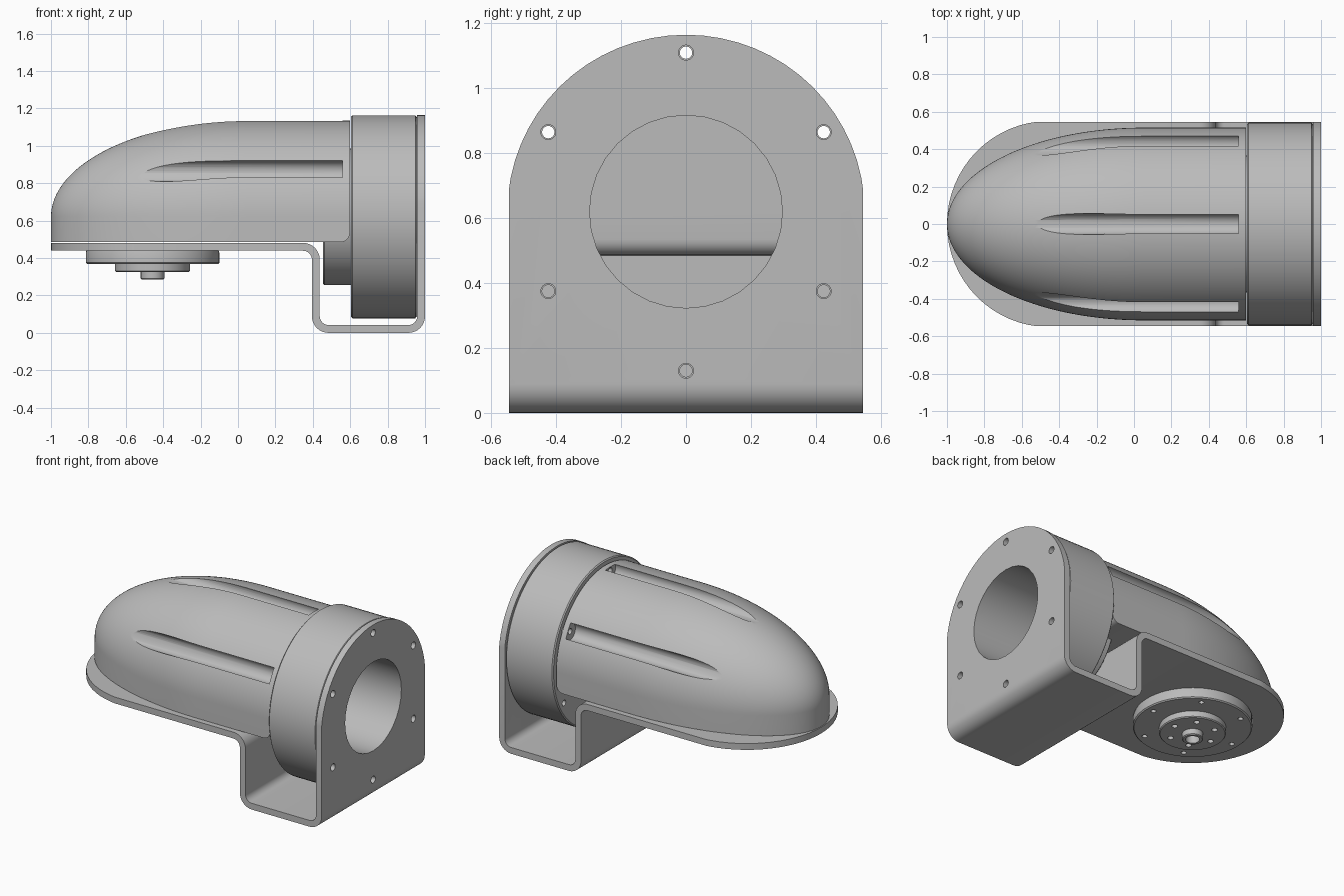
import bpy, bmesh
from math import sin, cos, pi, sqrt, radians
from mathutils import Vector, Matrix

if "Cube" in bpy.data.objects:
    bpy.data.objects.remove(bpy.data.objects["Cube"])

grey = bpy.data.materials.new("plain grey")
grey.use_nodes = True
tone = (0.5, 0.5, 0.5, 1)
grey.diffuse_color = tone
grey.node_tree.nodes["Principled BSDF"].inputs["Base Color"].default_value = tone

AXIS_Z = 0.62      # height of the housing axis
HALF = 0.545       # half width of the bracket
BOLT_R = 0.49      # bolt circle of the housing
DISC_X = -0.457    # centre of the output discs


def finish(bm, name):
    bmesh.ops.remove_doubles(bm, verts=bm.verts, dist=1e-5)
    bmesh.ops.recalc_face_normals(bm, faces=bm.faces)
    mesh = bpy.data.meshes.new(name)
    bm.to_mesh(mesh)
    bm.free()
    mesh.materials.append(grey)
    obj = bpy.data.objects.new(name, mesh)
    bpy.context.collection.objects.link(obj)
    return obj


def prism(name, outline, direction):
    """Extrude a closed outline of 3D points along a direction."""
    bm = bmesh.new()
    face = bm.faces.new([bm.verts.new(p) for p in outline])
    new = bmesh.ops.extrude_face_region(bm, geom=[face])["geom"]
    verts = [v for v in new if isinstance(v, bmesh.types.BMVert)]
    bmesh.ops.translate(bm, verts=verts, vec=direction)
    return finish(bm, name)


def lathe(name, profile, origin, axis, steps=64):
    """Spin (distance, radius) points about an axis through origin."""
    bm = bmesh.new()
    axis = Vector(axis)
    side = axis.orthogonal().normalized()
    verts = [bm.verts.new(Vector(origin) + axis * d + side * r) for d, r in profile]
    edges = [bm.edges.new(pair) for pair in zip(verts, verts[1:])]
    bmesh.ops.spin(bm, geom=verts + edges, cent=origin, axis=axis,
                   angle=2 * pi, steps=steps)
    return finish(bm, name)


def rods(name, centres, axis, radius, length):
    """Cutter made of parallel cylinders."""
    bm = bmesh.new()
    turn = Vector(axis).to_track_quat("Z", "Y").to_matrix().to_4x4()
    for c in centres:
        bmesh.ops.create_cone(bm, cap_ends=True, segments=32, radius1=radius,
                              radius2=radius, depth=length,
                              matrix=Matrix.Translation(c) @ turn)
    return finish(bm, name)


def boolean(obj, cutter, operation="DIFFERENCE"):
    bpy.context.view_layer.objects.active = obj
    mod = obj.modifiers.new("cut", "BOOLEAN")
    mod.operation, mod.object, mod.solver = operation, cutter, "EXACT"
    bpy.ops.object.modifier_apply(modifier=mod.name)
    bpy.data.objects.remove(cutter)


def smooth(obj):
    bpy.ops.object.select_all(action="DESELECT")
    obj.select_set(True)
    bpy.context.view_layer.objects.active = obj
    bpy.ops.object.shade_smooth_by_angle(angle=radians(30))


def bolts(x, angles):
    return [(x, BOLT_R * cos(radians(a)), AXIS_Z + BOLT_R * sin(radians(a)))
            for a in angles]


def ring(x, y, count, radius, z):
    return [(x + radius * cos(2 * pi * i / count),
             y + radius * sin(2 * pi * i / count), z) for i in range(count)]


ALL_BOLTS = range(30, 390, 60)
TOP_BOLTS = (30, 90, 150)

# Bent bracket: centre line with rounded corners, thickened to both sides
T, BEND = 0.021, 0.068
path = [Vector(p) for p in ((-1.1, 0.46), (0.416, 0.46), (0.416, T),
                            (1 - T, T), (1 - T, 1.3))]
upper, lower = [], []


def station(p, direction):
    n = Vector((-direction.y, direction.x)) * T
    upper.append(p + n)
    lower.append(p - n)


station(path[0], (path[1] - path[0]).normalized())
for before, corner, after in zip(path, path[1:], path[2:]):
    d0, d1 = (corner - before).normalized(), (after - corner).normalized()
    hub = corner - d0 * BEND + d1 * BEND
    for i in range(9):
        a = pi / 2 * i / 8
        station(hub - d1 * BEND * cos(a) + d0 * BEND * sin(a),
                d0 * cos(a) + d1 * sin(a))
station(path[-1], (path[-1] - path[-2]).normalized())
bracket = prism("bracket", [(p.x, -HALF, p.y) for p in upper + lower[::-1]],
                (0, 2 * HALF, 0))

# Round off both ends of the bracket
arc = [(HALF * cos(pi * i / 32), HALF * sin(pi * i / 32)) for i in range(33)]
WIDE = 1.01
plan = [(HALF - 1 - s, c * WIDE, -1) for c, s in arc]
plan += [(2, -HALF * WIDE, -1), (2, HALF * WIDE, -1)]
boolean(bracket, prism("plan_cutter", plan, (0, 0, 4)), "INTERSECT")
arch = [(-2, c * WIDE, AXIS_Z + s) for c, s in arc]
arch += [(-2, -HALF * WIDE, -1), (-2, HALF * WIDE, -1)]
boolean(bracket, prism("arch_cutter", arch, (4, 0, 0)), "INTERSECT")

# Bore and bolt holes in the bracket
boolean(bracket, rods("bore_cutter", [(1, 0, AXIS_Z)], (1, 0, 0), 0.297, 0.2))
boolean(bracket, rods("bolt_cutter", bolts(1, ALL_BOLTS), (1, 0, 0), 0.023, 0.2))
smooth(bracket)

# Motor housing with its narrower inner body
housing = lathe("motor_housing", [
    (0.55, 0), (0.55, 0.297), (0.958, 0.297), (0.958, 0.53), (0.948, 0.542),
    (0.612, 0.542), (0.605, 0.535), (0.605, 0.365), (0.462, 0.365),
    (0.455, 0.358), (0.455, 0)], (0, 0, AXIS_Z), (1, 0, 0), 96)
boolean(housing, rods("bolt_cutter", bolts(0.8, ALL_BOLTS), (1, 0, 0), 0.019, 0.6))
smooth(housing)

# Dome cover: elliptical nose, arched section and straight skirt
NOSE, DOME_R, FLOOR, END, CORNER = 1.05, 0.515, 0.485, 0.598, 0.05
sections = [(0.05 - NOSE * cos(pi / 2 * i / 40), DOME_R * sin(pi / 2 * i / 40), FLOOR)
            for i in range(41)]
for i in range(7):
    a = pi / 2 * i / 6
    sections.append((END - CORNER + CORNER * sin(a), DOME_R,
                     FLOOR + CORNER * (1 - cos(a))))
bm = bmesh.new()
loops = []
for x, r, floor in sections:
    pts = [(x, r, floor)]
    pts += [(x, r * cos(pi * i / 64), AXIS_Z + r * sin(pi * i / 64)) for i in range(65)]
    pts.append((x, -r, floor))
    loops.append([bm.verts.new(p) for p in pts])
for a, b in zip(loops, loops[1:]):
    for i in range(len(a)):
        j = (i + 1) % len(a)
        bm.faces.new((a[i], a[j], b[j], b[i]))
bm.faces.new(loops[-1])
dome = finish(bm, "dome_cover")

# Bolt grooves and holes along the dome
boolean(dome, rods("groove_cutter", bolts(-0.22, TOP_BOLTS), (1, 0, 0), 0.056, 1.56))
boolean(dome, rods("bolt_cutter", bolts(0.6, TOP_BOLTS), (1, 0, 0), 0.019, 0.3))
smooth(dome)

# Stepped output discs below the bracket
discs = lathe("output_discs", [
    (0.45, 0), (0.45, 0.35), (0.428, 0.357), (0.375, 0.357), (0.368, 0.35),
    (0.368, 0.2), (0.331, 0.2), (0.325, 0.194), (0.325, 0.063), (0.29, 0.063),
    (0.285, 0.058), (0.285, 0.042), (0.36, 0.042), (0.36, 0)],
    (DISC_X, 0, 0), (0, 0, 1))
boolean(discs, rods("hole_cutter", ring(DISC_X, 0, 6, 0.305, 0.36), (0, 0, 1), 0.016, 0.08))
boolean(discs, rods("hole_cutter", ring(DISC_X, 0, 6, 0.14, 0.32), (0, 0, 1), 0.018, 0.08))
smooth(discs)
